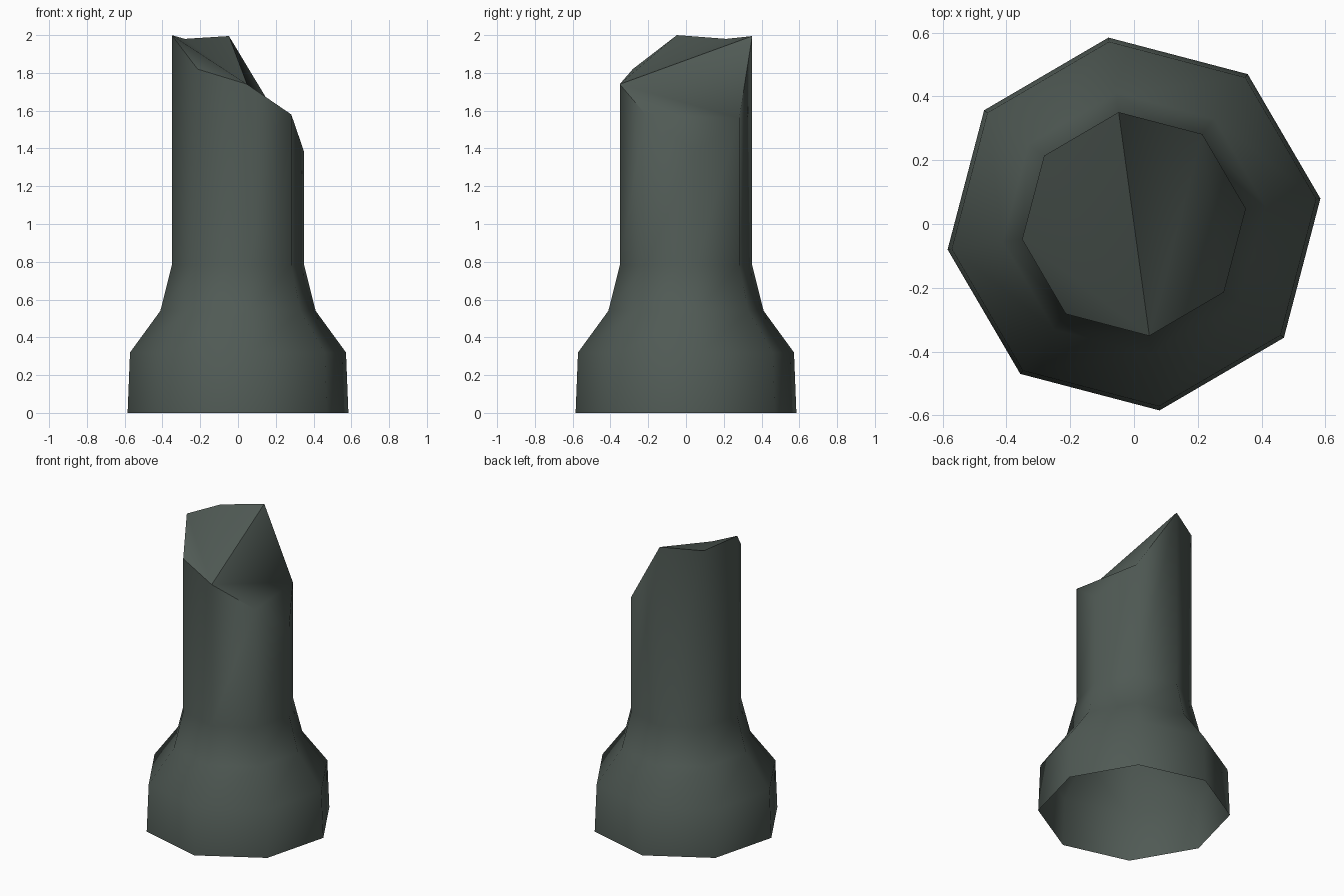
import bpy, bmesh, math

if "Cube" in bpy.data.objects:
    bpy.data.objects.remove(bpy.data.objects["Cube"])

SIDES = 8
TWIST = math.radians(7.8)

# Flared outline (radius, height), and the jagged height of each corner of the broken top
PROFILE = [(0.59, 0.0), (0.577, 0.32), (0.415, 0.54), (0.354, 0.78)]
BROKEN_TOP = [1.38, 1.56, 1.995, 1.98, 2.0, 1.82, 1.74, 1.58]
TOP_FACETS = [(4, 5, 6), (3, 4, 6), (2, 3, 6), (1, 2, 6), (1, 6, 7), (0, 1, 7)]


def ring(bm, radius, heights):
    """One eight-sided loop of points."""
    verts = []
    for k, z in enumerate(heights):
        a = TWIST + k * math.tau / SIDES
        verts.append(bm.verts.new((radius * math.cos(a), radius * math.sin(a), z)))
    return verts


bm = bmesh.new()
rings = [ring(bm, r, [z] * SIDES) for r, z in PROFILE]
rings.append(ring(bm, PROFILE[-1][0], BROKEN_TOP))

# Side walls (the underside stays open)
for low, high in zip(rings, rings[1:]):
    for k in range(SIDES):
        n = (k + 1) % SIDES
        bm.faces.new((low[k], low[n], high[n], high[k]))

# Slanted broken surface
for facet in TOP_FACETS:
    bm.faces.new([rings[-1][k] for k in facet])
bm.normal_update()

mesh = bpy.data.meshes.new("broken_stump")
bm.to_mesh(mesh)
bm.free()

# Single dark grey-green colour
mat = bpy.data.materials.new("dark grey green")
mat.diffuse_color = (0.08, 0.102, 0.09, 1)
mat.use_nodes = True
mat.node_tree.nodes["Principled BSDF"].inputs["Base Color"].default_value = mat.diffuse_color
mesh.materials.append(mat)

stump = bpy.data.objects.new("broken_stump", mesh)
bpy.context.collection.objects.link(stump)
bpy.context.view_layer.objects.active = stump
stump.select_set(True)
bpy.ops.object.shade_smooth_by_angle(angle=math.radians(50))
